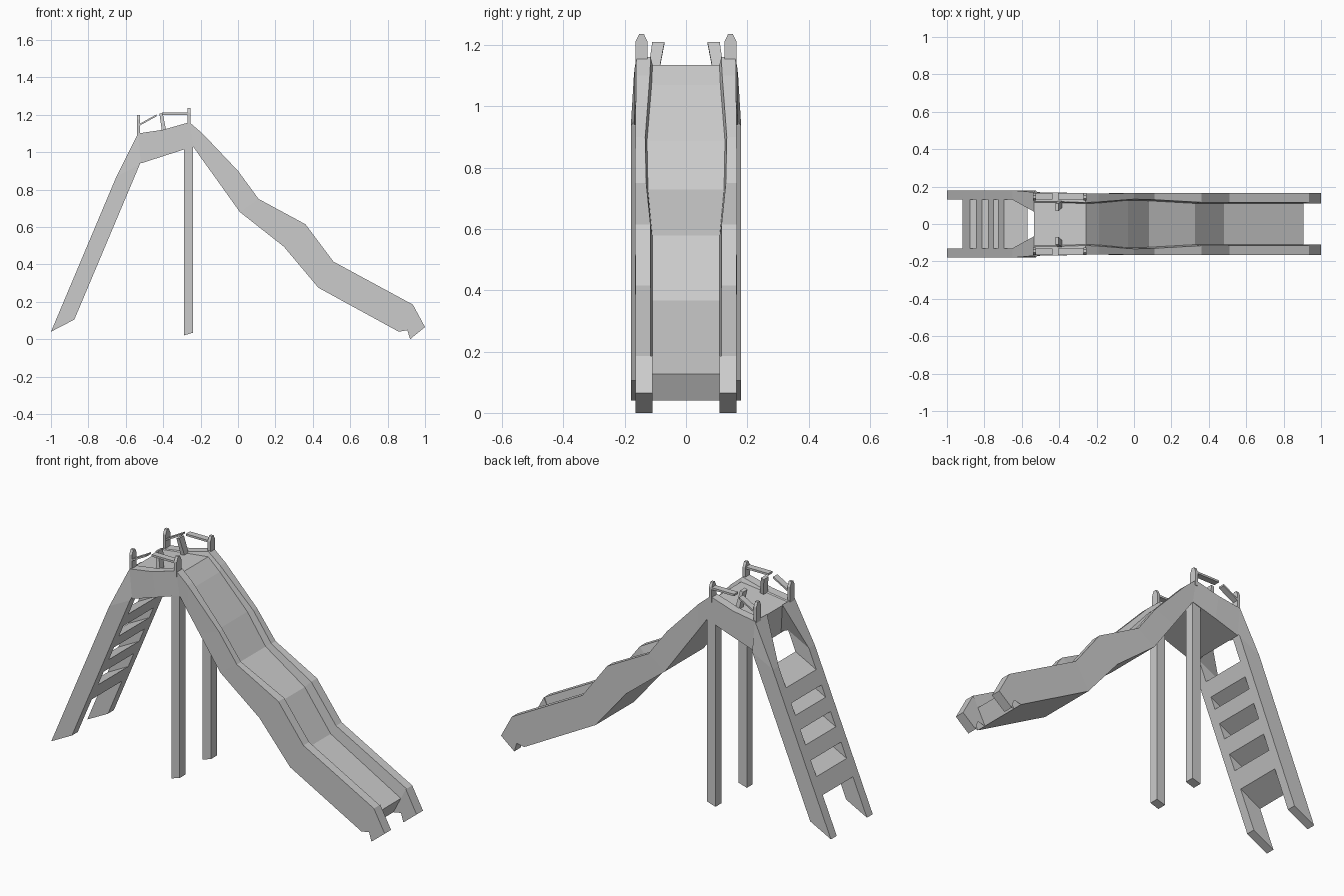
import bpy, bmesh
from mathutils import Vector

if "Cube" in bpy.data.objects:
    bpy.data.objects.remove(bpy.data.objects["Cube"])


def loft(name, rings, mirror=False):
    """Skin a list of closed rings and cap both ends; optionally mirror in y."""
    bm = bmesh.new()
    for s in ((1, -1) if mirror else (1,)):
        vs = [[bm.verts.new((x, s * y, z)) for x, y, z in r] for r in rings]
        n = len(rings[0])
        for a, b in zip(vs, vs[1:]):
            for i in range(n):
                j = (i + 1) % n
                bm.faces.new((a[i], a[j], b[j], b[i]))
        bm.faces.new(vs[0])
        bm.faces.new(vs[-1][::-1])
    bmesh.ops.recalc_face_normals(bm, faces=bm.faces)
    me = bpy.data.meshes.new(name)
    bm.to_mesh(me)
    bm.free()
    ob = bpy.data.objects.new(name, me)
    bpy.context.collection.objects.link(ob)
    return ob


def prism(name, pts, y0, y1, mirror=True):
    """Extrude an x-z profile from y0 to y1."""
    return loft(name, [[(x, y, z) for x, z in pts] for y in (y0, y1)], mirror)


def trough(name, stations):
    """Channel: rail top, underside, outer and inner half width, bed depth ratio."""
    rings = []
    for t, b, yo, yi, f in stations:
        t, b = Vector(t), Vector(b)
        d = t.lerp(b, f)
        half = [(b, yo), (t, yo), (t, yi), (d, yi - 0.006)]
        ring = [(p.x, y, p.y) for p, y in half]
        ring += [(p.x, -y, p.y) for p, y in reversed(half)]
        rings.append(ring)
    return loft(name, rings)


# Platform, dipping slightly where it meets the slide
trough("platform", [
    ((-.535, 1.10), (-.52, .94), .17, .12, .02),
    ((-.40, 1.12), (-.38, .985), .168, .12, .04),
    ((-.26, 1.16), (-.24, 1.03), .162, .115, .2),
])

# Wavy slide with raised side rails
trough("slide", [
    ((-.26, 1.16), (-.24, 1.03), .162, .115, .2),
    ((-.19, 1.10), (-.18, .945), .163, .118, .2),
    ((0, .90), (-.115, .855), .165, .133, .28),
    ((.11, .75), (.01, .68), .167, .13, .3),
    ((.36, .615), (.245, .495), .166, .116, .3),
    ((.51, .415), (.43, .275), .165, .116, .35),
    ((.935, .185), (.86, .04), .165, .116, .4),
])

# Notched feet at the ends of the slide rails
prism("slide_foot", [(.935, .185), (1, .065), (.92, 0), (.89, .10), (.86, .04)],
      .11, .165)

# Two straight support posts
prism("support_post", [(-.29, .02), (-.24, .035), (-.24, 1.04), (-.29, 1.02)],
      .11, .16)

# Ladder side rails, flaring inward up to the platform
DX, DZ = .125, .065
loft("ladder_rail", [
    [(-1, .18, .04), (-1, .13, .04), (-1 + DX, .13, .04 + DZ), (-1 + DX, .18, .04 + DZ)],
    [(-.65, .18, .87), (-.65, .13, .87), (-.525, .13, .935), (-.525, .18, .935)],
    [(-.535, .17, 1.10), (-.535, .066, 1.10), (-.52, .066, .95), (-.52, .17, .95)],
], mirror=True)

# Thick ladder steps
for i, (z0, z1) in enumerate([(.24, .33), (.41, .485), (.56, .63), (.69, .765)]):
    x0, x1 = (-1 + (z - .04) * .35 / .83 for z in (z0, z1))
    prism(f"ladder_step_{i + 1}",
          [(x0, z0), (x1, z1), (x1 + DX, z1 + DZ), (x0 + DX, z0 + DZ)],
          -.132, .132, mirror=False)


# Handle posts with chamfered tops
def handle_post(name, x, z0, z1):
    prof = [(.125, z0), (.165, z0), (.165, z1 - .025), (.153, z1), (.137, z1), (.125, z1 - .025)]
    loft(name, [[(xx, y, z) for y, z in prof] for xx in (x - .008, x + .008)], True)


handle_post("rear_handle_post", -.532, 1.08, 1.20)
handle_post("front_handle_post", -.262, 1.13, 1.235)

# Leaning middle brackets
loft("middle_bracket", [
    [(-.405, .09, 1.10), (-.405, .125, 1.10), (-.382, .125, 1.105), (-.382, .09, 1.105)],
    [(-.42, .07, 1.205), (-.42, .11, 1.205), (-.403, .11, 1.21), (-.403, .07, 1.21)],
], mirror=True)

# Thin hand bars: level at the front, sloping at the rear
prism("front_hand_bar", [(-.405, 1.20), (-.26, 1.20), (-.26, 1.211), (-.405, 1.211)], .13, .165)
prism("rear_hand_bar", [(-.535, 1.137), (-.435, 1.192), (-.435, 1.202), (-.535, 1.147)], .13, .165)
